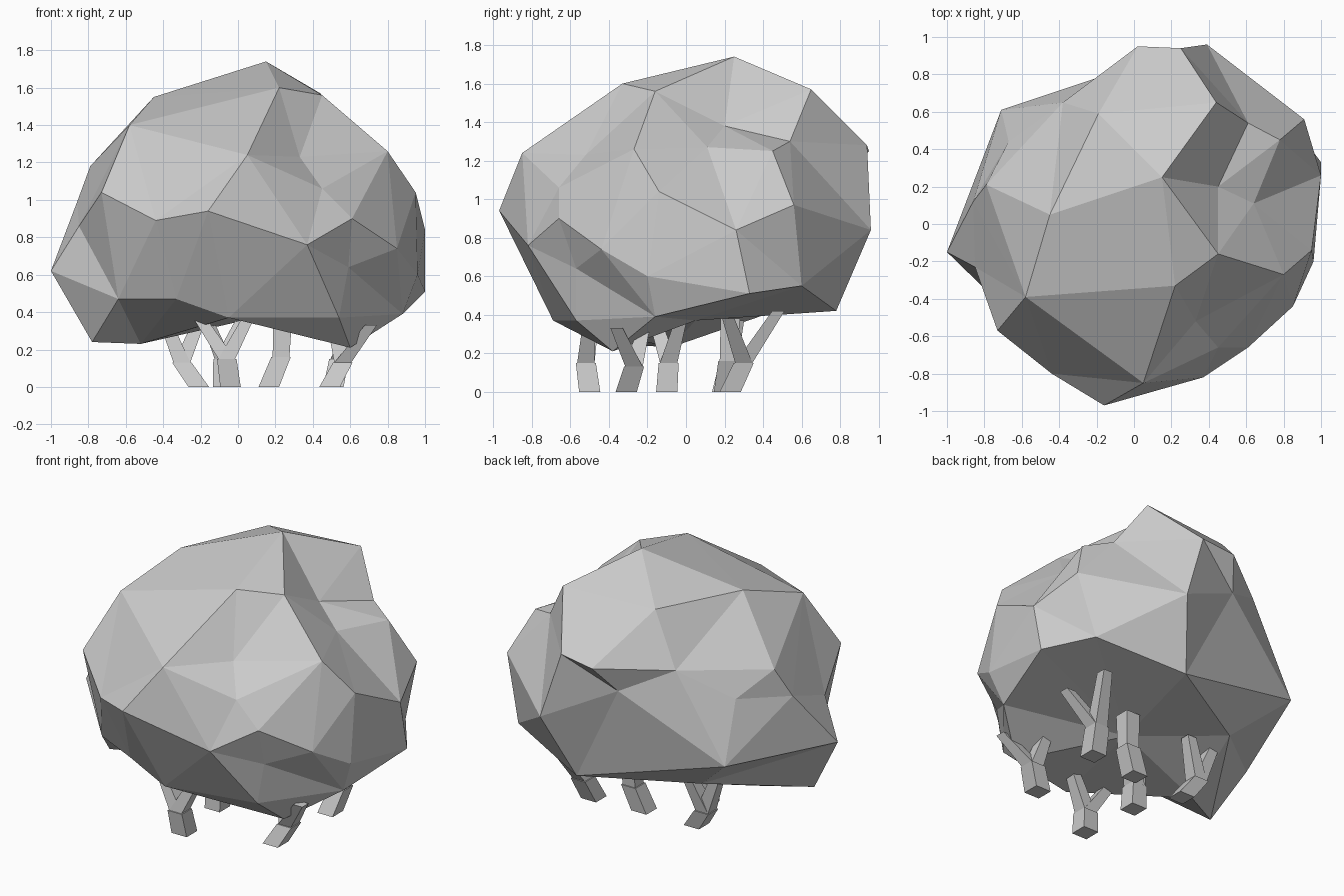
import bpy, bmesh
from mathutils import Vector

grey = bpy.data.materials.new("plain_grey")
grey.diffuse_color = (0.6, 0.6, 0.6, 1)


def finish(bm, name):
    bmesh.ops.recalc_face_normals(bm, faces=bm.faces)
    mesh = bpy.data.meshes.new(name)
    bm.to_mesh(mesh)
    bm.free()
    mesh.materials.append(grey)
    obj = bpy.data.objects.new(name, mesh)
    bpy.context.collection.objects.link(obj)
    return obj


# Foliage: lump tips, wrapped as a hull around a centre and then pushed out
centre = Vector((0, 0, 0.85))
tips = [
    # left and front
    (-1, -.15, .62), (-.85, -.23, .86), (-.73, -.57, 1.04), (-.58, -.39, 1.40),
    (-.44, -.80, .89), (-.16, -.97, .94), (.05, -.85, 1.24),
    (.22, -.33, 1.60), (.33, -.52, 1.23), (.45, -.66, 1.06), (.37, -.82, .76),
    (.61, -.66, .90), (.85, -.44, .74), (.59, -.57, .64),
    # right and top
    (.96, -.20, .60), (.95, -.14, 1.04), (.80, -.27, 1.26),
    (.64, .11, 1.27), (.45, -.16, 1.56), (.15, .25, 1.74), (.45, .20, 1.38),
    (.44, .65, 1.57), (.61, .54, 1.30), (.78, .45, 1.25), (1, .26, .84),
    (1, .33, .51), (.91, .56, .97), (.80, .60, .55),
    # back and left
    (.39, .96, .84), (.25, .94, 1.28), (.02, .95, 1.25), (-.08, .82, 1.08),
    (-.19, .59, 1.56), (-.45, .05, 1.55), (-.79, .21, 1.18), (-.71, .61, .67),
    (-.38, .65, 1.23), (-.67, .44, 1.04), (-.86, .12, .99),
    # underside
    (-.78, -.22, .24), (-.52, -.08, .23), (-.33, -.65, .47), (-.64, -.50, .47),
    (-.05, -.69, .37), (.54, -.57, .37), (.60, -.38, .21), (.88, -.16, .39),
    (.10, .05, .37), (.25, .78, .42), (-.40, .41, .40),
]
bm = bmesh.new()
places = {}
for tip in tips:
    v = bm.verts.new((Vector(tip) - centre).normalized())
    places[v] = Vector(tip)
bmesh.ops.convex_hull(bm, input=list(bm.verts))
for v in bm.verts:
    v.co = places[v]
finish(bm, "foliage")


# Stems: square limbs swept along short paths
def limb(bm, path, radii):
    rings = []
    for (x, y, z), r in zip(path, radii):
        corners = ((-r, -r), (r, -r), (r, r), (-r, r))
        rings.append([bm.verts.new((x + a, y + b, z)) for a, b in corners])
    for low, high in zip(rings, rings[1:]):
        for i in range(4):
            j = (i + 1) % 4
            bm.faces.new((low[i], low[j], high[j], high[i]))
    bm.faces.new(rings[0][::-1])
    bm.faces.new(rings[-1])


# each stem: base, knee, then the branch ends
stems = [
    ((.49, -.31, 0), (.56, -.27, .13), (.71, -.36, .33), (.51, -.22, .33)),
    ((.51, .23, 0), (.54, .30, .15), (.63, .48, .42), (.70, .22, .38)),
    ((-.08, -.10, 0), (-.08, -.09, .15), (-.17, -.16, .37), (.02, -.03, .36)),
    ((.165, .20, 0), (.23, .22, .16), (.24, .23, .38)),
    ((-.04, -.50, 0), (-.06, -.52, .15), (-.24, -.48, .42), (.06, -.50, .38)),
    ((-.21, .19, 0), (-.30, .22, .13), (-.40, .24, .38), (-.20, .27, .37)),
]
for n, (base, knee, *ends) in enumerate(stems, 1):
    bm = bmesh.new()
    limb(bm, (base, knee), (.055, .052))
    for end in ends:
        limb(bm, (knee, end), (.045, .032 if len(ends) > 1 else .05))
    finish(bm, f"stem_{n}")
